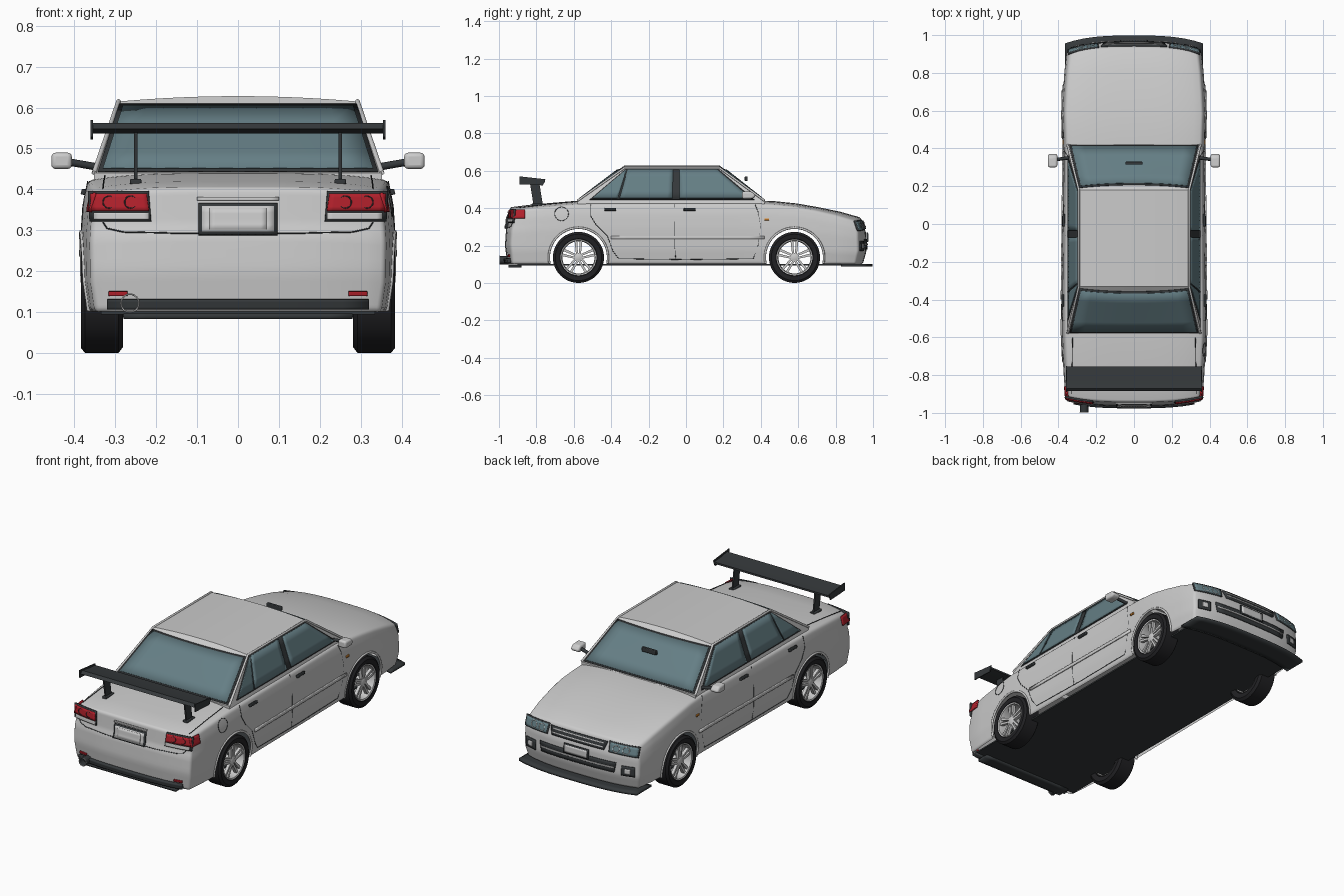
import bpy, bmesh
from math import sin, cos, pi, radians
from mathutils import Vector

if "Cube" in bpy.data.objects:
    bpy.data.objects.remove(bpy.data.objects["Cube"])

def material(name, col):
    m = bpy.data.materials.new(name)
    m.diffuse_color = (*col, 1)
    m.use_nodes = True
    m.node_tree.nodes["Principled BSDF"].inputs["Base Color"].default_value = m.diffuse_color
    return m

DARK = material("dark_trim", (.035, .04, .043))
TYRE = material("tyre_rubber", (.015, .015, .017))
GLASS = material("tinted_glass", (.13, .21, .235))
RED = material("red_lens", (.45, .015, .025))
ORANGE = material("orange_lens", (.7, .25, .03))
WHITE = material("pale_lens", (.75, .76, .74))

def lerp_table(t, table):
    if t <= table[0][0]:
        return table[0][1]
    for (a, p), (b, q) in zip(table, table[1:]):
        if t <= b:
            return p + (q - p) * (t - a) / (b - a)
    return table[-1][1]

# Body surface, described by short curves
TOP = [(-.95, .405), (-.85, .418), (-.58, .44), (.42, .443), (.6, .425), (.8, .39), (.95, .35)]
WIDTH = [(-.95, .358), (-.8, .37), (-.57, .38), (0, .374), (.4, .37), (.58, .378), (.8, .368), (.95, .352)]
SIDE = [(0, .975), (.25, 1.005), (.6, 1.01), (.85, .995), (1, .965)]
NOSE = [(.1, .945), (.17, .965), (.27, .962), (.35, .935)]
TAIL = [(.1, -.955), (.2, -.968), (.29, -.962), (.31, -.952), (.41, -.942)]

def side_x(y, z):
    t = (z - .1) / (lerp_table(y, TOP) - .118)
    return lerp_table(y, WIDTH) * lerp_table(t, SIDE)

def end_y(x, z, sgn):
    c = min(abs(x) / .36, 1.05) ** 3
    return lerp_table(z, NOSE) - .045 * c if sgn > 0 else lerp_table(z, TAIL) + .03 * c

def smooth(o, angle=35):
    bpy.ops.object.select_all(action='DESELECT')
    o.select_set(True)
    bpy.context.view_layer.objects.active = o
    bpy.ops.object.shade_smooth_by_angle(angle=radians(angle))

def obj(name, verts, faces, mat=None, mirror=False, bevel=0, thick=0):
    me = bpy.data.meshes.new(name)
    me.from_pydata(verts, [], faces)
    bm = bmesh.new()
    bm.from_mesh(me)
    bmesh.ops.recalc_face_normals(bm, faces=bm.faces)
    bm.to_mesh(me)
    bm.free()
    o = bpy.data.objects.new(name, me)
    bpy.context.collection.objects.link(o)
    if mat:
        me.materials.append(mat)
    smooth(o)
    if thick:
        m = o.modifiers.new("thickness", 'SOLIDIFY')
        m.thickness, m.offset = thick, 0
    if bevel:
        m = o.modifiers.new("bevel", 'BEVEL')
        m.width, m.segments = bevel, 3
    if mirror:
        o.modifiers.new("mirror", 'MIRROR')
    return o

def prism(name, prof, x0, x1, mat=None, mirror=False, bevel=0):
    n = len(prof)
    verts = [(x, y, z) for x in (x0, x1) for y, z in prof]
    faces = [(i, (i + 1) % n, n + (i + 1) % n, n + i) for i in range(n)]
    faces += [tuple(range(n))[::-1], tuple(range(n, 2 * n))]
    return obj(name, verts, faces, mat, mirror, bevel)

def rect(y0, y1, z0, z1):
    return [(y0, z0), (y1, z0), (y1, z1), (y0, z1)]

def circle(y, z, r, n=48):
    return [(y + r * cos(2 * pi * i / n), z + r * sin(2 * pi * i / n)) for i in range(n)]

def patch(name, quad, fn, mat=None, mirror=False, thick=.004, n=10):
    a, b, c, d = [Vector(q) for q in quad]
    verts = []
    for j in range(5):
        for i in range(n + 1):
            p = a.lerp(b, i / n).lerp(d.lerp(c, i / n), j / 4)
            verts.append(fn(p.x, p.y))
    faces = [(j * (n + 1) + i, j * (n + 1) + i + 1, (j + 1) * (n + 1) + i + 1, (j + 1) * (n + 1) + i)
             for j in range(4) for i in range(n)]
    return obj(name, verts, faces, mat, mirror, 0, thick)

def front(off): return lambda x, z: (x, end_y(x, z, 1) + off, z)
def rear(off): return lambda x, z: (x, end_y(x, z, -1) - off, z)
def flank(off): return lambda y, z: (side_x(y, z) + off, y, z)

def wire(name, pts, r, mat=None, sides=(1, -1)):
    cu = bpy.data.curves.new(name, 'CURVE')
    cu.dimensions, cu.bevel_depth, cu.bevel_resolution = '3D', r, 2
    for s in sides:
        sp = cu.splines.new('POLY')
        sp.points.add(len(pts) - 1)
        for q, p in zip(sp.points, pts):
            q.co = (p[0] * s, p[1], p[2], 1)
    if mat:
        cu.materials.append(mat)
    bpy.context.collection.objects.link(bpy.data.objects.new(name, cu))

def lathe(name, prof, cy, cz, mat=None, mirror=True, n=48):
    k = len(prof)
    verts = [(x, cy + r * cos(2 * pi * i / n), cz + r * sin(2 * pi * i / n)) for i in range(n) for x, r in prof]
    faces = [(i * k + j, i * k + j + 1, (i + 1) % n * k + j + 1, (i + 1) % n * k + j)
             for i in range(n) for j in range(k - 1)]
    return obj(name, verts, faces, mat, mirror)

# Body shell: a gridded box bent to the curves, with wheel openings cut out
bm = bmesh.new()
bmesh.ops.create_cube(bm, size=2)
bmesh.ops.subdivide_edges(bm, edges=bm.edges[:], cuts=15, use_grid_fill=True)
for v in bm.verts:
    u, s, t = v.co.x, v.co.y, (v.co.z + 1) / 2
    y = .95 * s
    z = .1 + t * (lerp_table(y, TOP) - .018 * u ** 4 - .1)
    x = u * lerp_table(y, WIDTH) * lerp_table(t, SIDE)
    sgn = 1 if s > 0 else -1
    v.co = (x, y + s ** 4 * (end_y(x, z, sgn) - .95 * sgn), z)
me = bpy.data.meshes.new("body_shell")
bm.to_mesh(me)
bm.free()
body = bpy.data.objects.new("body_shell", me)
bpy.context.collection.objects.link(body)
m = body.modifiers.new("bevel", 'BEVEL')
m.width, m.segments, m.limit_method, m.angle_limit = .012, 3, 'ANGLE', radians(50)
WHEELS, HUB, ARCH = (-.575, .58), .137, .154
cutters = [prism("arch_cutter", circle(y, HUB, ARCH, 64), -1, 1) for y in WHEELS]
for c in cutters:
    c.hide_render = True
    m = body.modifiers.new("arch", 'BOOLEAN')
    m.operation, m.solver, m.object = 'DIFFERENCE', 'EXACT', c
dg = bpy.context.evaluated_depsgraph_get()
new = bpy.data.meshes.new_from_object(body.evaluated_get(dg))
body.modifiers.clear()
body.data = new
for c in cutters:
    bpy.data.objects.remove(c)
bm = bmesh.new()
bm.from_mesh(new)
def inner(f):
    tunnel = any(all(((v.co.y - y) ** 2 + (v.co.z - HUB) ** 2) ** .5 < ARCH + .001 for v in f.verts) for y in WHEELS)
    return tunnel or f.normal.z < -.95
bmesh.ops.delete(bm, geom=[f for f in bm.faces if inner(f)], context='FACES')
bm.to_mesh(new)
bm.free()
smooth(body, 40)
prism("floor", rect(-.9, .88, .094, .102), -.335, .335, DARK)

# Cabin: roof with sloping ends and sides
def roof_z(x): return .615 + .013 * (1 - (x / .29) ** 2)
rows = [(-.58, 0, .352), (-.58, 1, .352), (-.33, 2, .29), (.18, 2, .29), (.42, 1, .352), (.42, 0, .352)]
us = [i / 5 - 1 for i in range(11)]
verts = [(u * w, y, (.41, .44, roof_z(u * .29))[k]) for y, k, w in rows for u in us]
faces = [(r * 11 + i, r * 11 + i + 1, r * 11 + i + 12, r * 11 + i + 11) for r in range(5) for i in range(10)]
faces += [tuple(r * 11 + e for r in range(6)) for e in (0, 10)]
obj("cabin", verts, faces)

# Windows, each a dark seal with glass on top
def pane_y(base, run, off):
    return lambda x, z: (x, base + run * (z - .44) / (roof_z(min(abs(x), .29)) - .44) + off, z + abs(off) * .8)
def pane_x(off): return lambda y, z: (.352 - .062 * (z - .44) / .175 + off, y, z + off * .3)
for name, base, run, s in (("windscreen", .42, -.24, 1), ("rear_window", -.58, .25, -1)):
    patch(name + "_seal", [(-.342, .443), (.342, .443), (.29, .608), (-.29, .608)], pane_y(base, run, s * .001), DARK, thick=.003)
    patch(name, [(-.33, .449), (.33, .449), (.281, .602), (-.281, .602)], pane_y(base, run, s * .004), GLASS, thick=.003)
patch("side_window_seal", [(-.515, .445), (.365, .445), (.17, .61), (-.32, .61)], pane_x(.001), DARK, True, .003)
for name, quad in (("quarter_window", [(-.5, .452), (-.365, .452), (-.32, .602), (-.325, .602)]),
                   ("rear_door_window", [(-.355, .452), (-.072, .452), (-.07, .604), (-.312, .604)]),
                   ("front_door_window", [(-.034, .452), (.345, .452), (.167, .604), (-.034, .604)])):
    patch(name, quad, pane_x(.004), GLASS, True, .003)
wire("roof_rail", [(.352, -.58, .44), (.292, -.33, .615), (.292, .18, .615), (.352, .42, .44)], .006)
prism("centre_mirror", rect(.314, .33, .545, .57), -.045, .045, DARK, bevel=.004)

# Door seams, mouldings, handles and small side details
def on_side(pts, off=0): return [(side_x(y, z) + off, y, z) for y, z in pts]
wire("rear_door_seam", on_side([(-.51, .42), (-.51, .36), (-.48, .31), (-.42, .25), (-.39, .17), (-.36, .13), (0, .125), (.36, .13)]), .0018, DARK)
wire("middle_door_seam", on_side([(-.06, .42), (-.06, .3), (-.06, .2), (-.055, .126)]), .0018, DARK)
wire("front_door_seam", on_side([(.36, .13), (.385, .2), (.4, .3), (.385, .38), (.37, .42)]), .0018, DARK)
wire("fuel_flap_seam", on_side(circle(-.665, .37, .037, 24) + [(-.628, .37)]), .0015, DARK, (1,))
patch("side_moulding", [(-.4, .236), (.42, .236), (.42, .252), (-.4, .252)], flank(.003), None, True, .008)
for y in (-.405, .02):
    patch("door_handle", [(y - .032, .387), (y + .032, .387), (y + .032, .4), (y - .032, .4)], flank(.005), DARK, True, .012)
patch("side_indicator", [(.42, .335), (.445, .335), (.445, .345), (.42, .345)], flank(.003), ORANGE, True, .008)

# Door mirrors
wire("mirror_arm", [(.345, .35, .455), (.385, .345, .462), (.42, .34, .468)], .009, DARK)
prism("mirror_housing", [(.30, .45), (.355, .45), (.375, .465), (.355, .488), (.30, .49)], .406, .456, None, True, .01)

# Wheels and arch lips
for cy in WHEELS:
    lathe("tyre", [(.285, .094), (.281, .122), (.292, .1365), (.374, .1365), (.384, .124), (.381, .1), (.374, .094), (.285, .094)], cy, HUB, TYRE)
    lathe("rim", [(.374, .098), (.38, .096), (.378, .09), (.362, .086), (.288, .088)], cy, HUB)
    lathe("hub", [(.33, 0), (.33, .024), (.368, .024), (.373, .014), (.373, 0)], cy, HUB)
    for k in range(5):
        a = pi / 2 + 2 * pi * k / 5
        for s in (-1, 1):
            pts = [(.012, s * .002), (.09, s * .007), (.09, s * .021), (.016, s * .013)]
            prism("wheel_spoke", [(cy + r * cos(a) - t * sin(a), HUB + r * sin(a) + t * cos(a)) for r, t in pts],
                  .354, .371, None, True)
    arc = [radians(-12 + 204 * i / 32) for i in range(33)]
    wire("arch_lip", on_side([(cy + .158 * cos(a), HUB + .158 * sin(a)) for a in arc], -.001), .006)

# Nose: lamps, grille, plate, intake, splitter
patch("headlamp_surround", [(.19, .283), (.35, .278), (.35, .333), (.185, .338)], front(.001), DARK, True, .01)
patch("headlamp", [(.197, .288), (.346, .283), (.346, .328), (.192, .333)], front(.006), GLASS, True, .006)
for x in (.23, .285):
    wire("headlamp_ring", [(x + a, end_y(x + a, b, 1) + .009, b) for a, b in circle(0, .308, .018, 20) + [(.018, .308)]], .002, WHITE)
patch("grille", [(-.16, .288), (.16, .288), (.175, .333), (-.175, .333)], front(.003), DARK, thick=.01)
for z in (.3, .32):
    patch("grille_bar", [(-.155, z), (.155, z), (.155, z + .006), (-.155, z + .006)], front(.008), thick=.006)
patch("lower_intake", [(-.225, .18), (.225, .18), (.235, .235), (-.235, .235)], front(.002), DARK, thick=.006)
patch("intake_bar", [(-.225, .204), (.225, .204), (.225, .211), (-.225, .211)], front(.006), thick=.006)
patch("front_plate_frame", [(-.075, .218), (.075, .218), (.075, .27), (-.075, .27)], front(.007), DARK, thick=.008)
patch("front_plate", [(-.068, .224), (.068, .224), (.068, .264), (-.068, .264)], front(.011), thick=.005)
patch("fog_lamp_recess", [(.265, .172), (.335, .172), (.335, .225), (.265, .225)], front(.002), DARK, True, .008)
patch("fog_lamp", [(.285, .185), (.315, .185), (.315, .212), (.285, .212)], front(.007), WHITE, True, .006)
patch("front_splitter", [(-.365, .87), (.365, .87), (.365, .998), (-.365, .998)],
      lambda x, y: (x, y - .04 * (abs(x) / .36) ** 3, .094), DARK, thick=.013, n=16)

# Tail: lamps, plate, reflectors, lower bar, exhaust
patch("tail_lamp_surround", [(.212, .322), (.362, .322), (.366, .396), (.218, .396)], rear(.002), DARK, True, .01)
patch("tail_lamp", [(.217, .347), (.358, .347), (.361, .39), (.223, .39)], rear(.008), RED, True, .008)
patch("tail_lamp_side", [(-.93, .345), (-.86, .345), (-.86, .392), (-.93, .392)], flank(.003), RED, True, .008)
patch("reverse_lamp", [(.217, .326), (.352, .326), (.352, .343), (.217, .343)], rear(.008), WHITE, True, .008)
for x in (.262, .315):
    wire("tail_lamp_ring", [(x + a, end_y(x, b, -1) - .012, b) for a, b in circle(0, .369, .015, 20) + [(.015, .369)]], .0015, DARK)
patch("rear_plate_frame", [(-.096, .29), (.096, .29), (.096, .366), (-.096, .366)], rear(.004), DARK, thick=.012)
patch("rear_plate_recess", [(-.088, .297), (.088, .297), (.088, .359), (-.088, .359)], rear(.009), thick=.006)
patch("rear_plate", [(-.07, .302), (.07, .302), (.07, .354), (-.07, .354)], rear(.013), WHITE, thick=.004)
patch("plate_light_bar", [(-.1, .373), (.1, .373), (.1, .381), (-.1, .381)], rear(.004), thick=.01)
wire("boot_lid_seam", [(x, end_y(x, z, -1) - .001, z) for x, z in [(0, .293), (.15, .293), (.28, .296), (.32, .305), (.33, .32)]], .0018, DARK)
wire("boot_side_seam", [(.325, -.6, .434), (.328, -.75, .42), (.33, -.9, .402)], .0018, DARK)
patch("rear_reflector", [(.27, .14), (.316, .14), (.316, .151), (.27, .151)], rear(.003), RED, True, .008)
patch("rear_lower_bar", [(-.318, .108), (.318, .108), (.318, .132), (-.318, .132)], rear(.006), DARK, thick=.022)
patch("rear_underlip", [(-.28, -.95), (.28, -.95), (.28, -.88), (-.28, -.88)], lambda x, y: (x, y, .09), DARK, thick=.014)
wire("exhaust_pipe", [(-.264, -.998, .122), (-.264, -.9, .122)], .022, DARK, (1,))
wire("exhaust_rim", [(-.264 + a, -.996, b) for a, b in circle(0, .122, .022, 24) + [(.022, .122)]], .002, None, (1,))

# Rear wing
prism("wing_blade", [(-.885, .548), (-.87, .562), (-.81, .552), (-.755, .548), (-.755, .538), (-.82, .537)], -.357, .357, DARK)
prism("wing_end_plate", [(-.89, .528), (-.765, .522), (-.752, .555), (-.89, .57)], .354, .36, DARK, True)
prism("wing_post", [(-.815, .415), (-.765, .415), (-.785, .54), (-.835, .54)], .246, .254, DARK, True)
prism("wing_foot", rect(-.825, -.755, .412, .426), .236, .264, DARK, True, .004)
